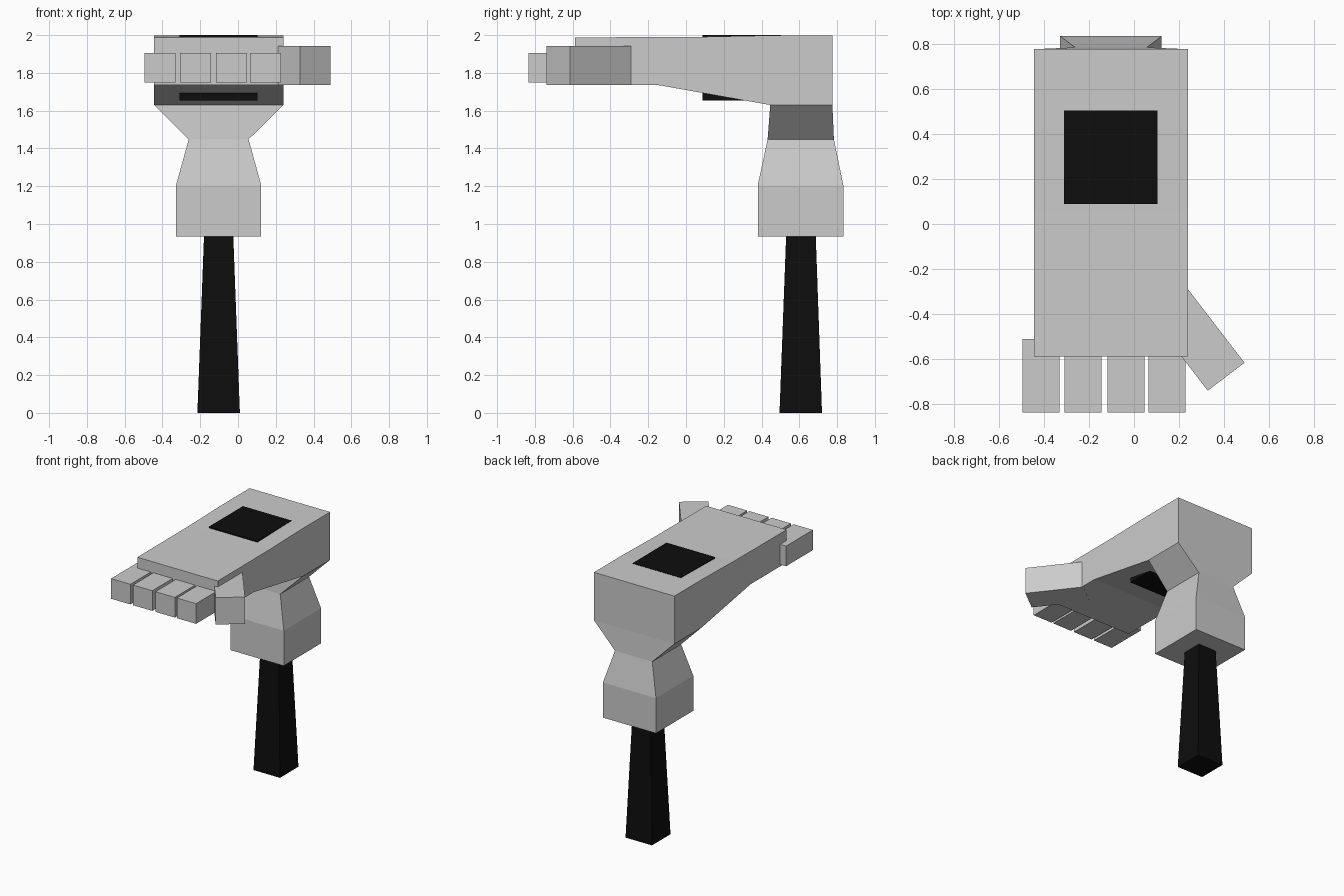
import bpy, bmesh
from mathutils import Vector

if "Cube" in bpy.data.objects:
    bpy.data.objects.remove(bpy.data.objects["Cube"])

black = bpy.data.materials.new("black")
black.diffuse_color = (0.004, 0.004, 0.004, 1)
black.use_nodes = True
black.node_tree.nodes["Principled BSDF"].inputs["Base Color"].default_value = black.diffuse_color


def finish(name, bm, mat=None):
    bmesh.ops.recalc_face_normals(bm, faces=bm.faces)
    mesh = bpy.data.meshes.new(name)
    bm.to_mesh(mesh)
    bm.free()
    if mat:
        mesh.materials.append(mat)
    obj = bpy.data.objects.new(name, mesh)
    bpy.context.collection.objects.link(obj)
    return obj


def loft(name, rings, mat=None):
    """Join rings of points with side faces and cap both ends."""
    bm = bmesh.new()
    loops = [[bm.verts.new(p) for p in ring] for ring in rings]
    n = len(loops[0])
    for a, b in zip(loops, loops[1:]):
        for i in range(n):
            j = (i + 1) % n
            bm.faces.new((a[i], a[j], b[j], b[i]))
    bm.faces.new(loops[0])
    bm.faces.new(loops[-1])
    return finish(name, bm, mat)


def rect(x0, x1, y0, y1, z):
    return [(x0, y0, z), (x1, y0, z), (x1, y1, z), (x0, y1, z)]


# Tapered handle
loft("handle", [rect(-0.215, 0.01, 0.495, 0.72, 0),
                rect(-0.18, -0.025, 0.53, 0.687, 0.936)], black)

# Forearm and flared wrist
loft("wrist", [rect(-0.328, 0.123, 0.38, 0.833, 0.935),
               rect(-0.328, 0.123, 0.38, 0.833, 1.205),
               rect(-0.261, 0.056, 0.432, 0.783, 1.448),
               rect(-0.444, 0.24, 0.446, 0.775, 1.63)])

# Palm: side profile extruded across x
profile = [(0.775, 1.63), (0.446, 1.63), (-0.15, 1.736), (-0.588, 1.736),
           (-0.588, 1.988), (0.05, 1.99), (0.43, 1.998), (0.775, 1.998)]
loft("palm", [[(x, y, z) for y, z in profile] for x in (-0.444, 0.24)])

# Black block passing through the palm
loft("palm_block", [rect(-0.31, 0.104, 0.088, 0.503, 1.655),
                    rect(-0.31, 0.104, 0.088, 0.503, 2.0)], black)

# Four fingers
for i, x in enumerate((-0.494, -0.308, -0.117, 0.064)):
    loft(f"finger_{i + 1}", [rect(x, x + 0.164, -0.835, -0.51, z)
                             for z in (1.75, 1.905)])

# Thumb: box turned outward
tip_out, tip_in = Vector((0.49, -0.615)), Vector((0.327, -0.739))
back = Vector((-0.25, 0.325)) * 1.02
outline = [tip_out, tip_in, tip_in + back, tip_out + back]
loft("thumb", [[(p.x, p.y, z) for p in outline] for z in (1.735, 1.942)])
